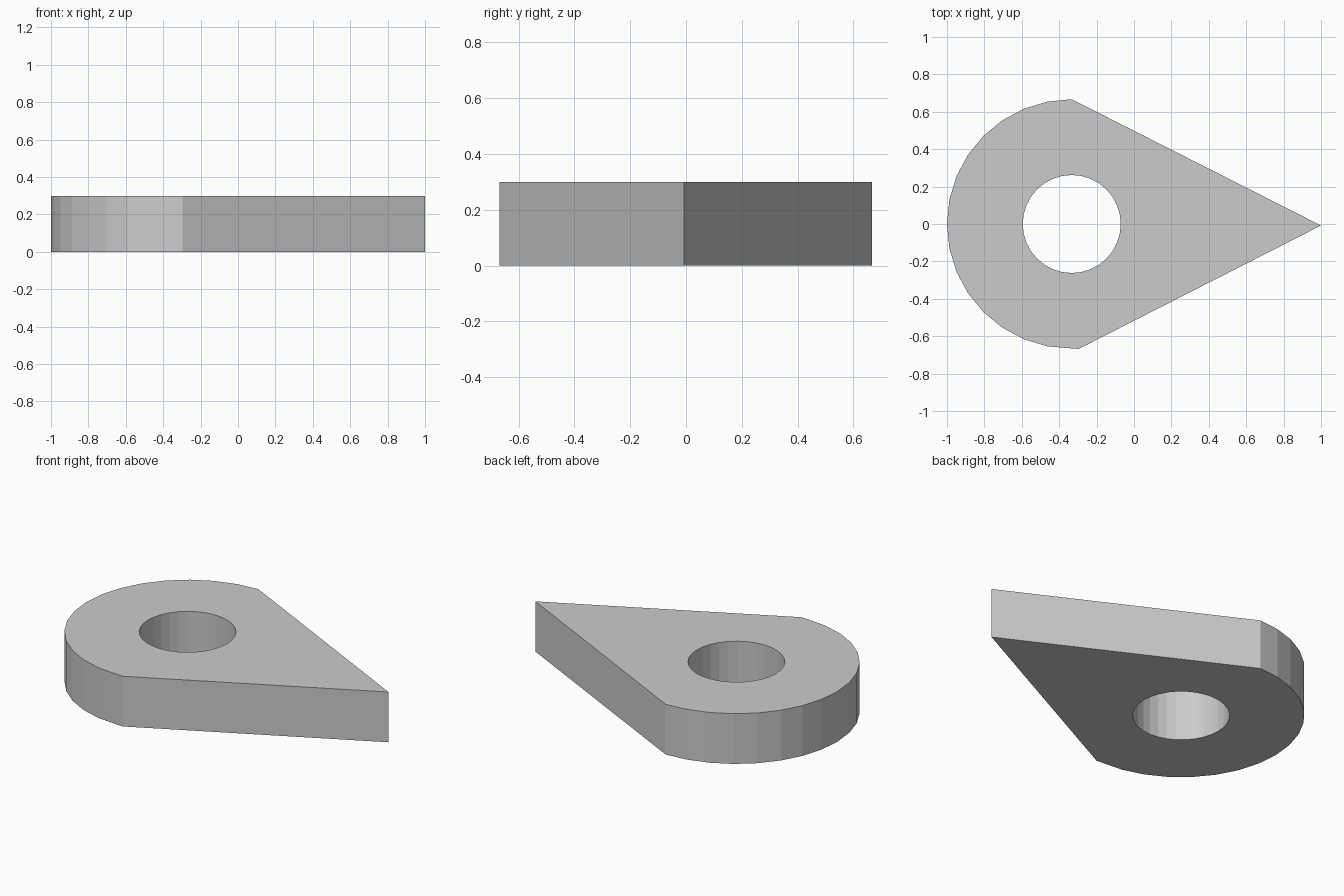
import bpy, bmesh
from math import cos, sin, radians, pi

if "Cube" in bpy.data.objects:
    bpy.data.objects.remove(bpy.data.objects["Cube"])

H = 0.30            # plate thickness
CX, R, HOLE = -0.333, 0.667, 0.262

# Teardrop outline: half-round end, then straight sides to the tip
outline = [(CX + R * cos(radians(90 + 11.25 * i)), R * sin(radians(90 + 11.25 * i)))
           for i in range(16)]
outline += [(-0.296, -0.668), (1.0, -0.008)]

# Round hole concentric with the half-round end
hole = [(CX + HOLE * cos(2 * pi * i / 32), HOLE * sin(2 * pi * i / 32)) for i in range(32)]

bm = bmesh.new()


def loop_edges(points):
    vs = [bm.verts.new((x, y, 0)) for x, y in points]
    return [bm.edges.new((vs[i - 1], vs[i])) for i in range(len(vs))]


# Fill between the loops and extrude to thickness
edges = loop_edges(outline) + loop_edges(hole)
bmesh.ops.triangle_fill(bm, use_beauty=True, use_dissolve=False, edges=edges)
ext = bmesh.ops.extrude_face_region(bm, geom=bm.faces[:], use_keep_orig=True)
top = [g for g in ext["geom"] if isinstance(g, bmesh.types.BMVert)]
bmesh.ops.translate(bm, verts=top, vec=(0, 0, H))
bmesh.ops.recalc_face_normals(bm, faces=bm.faces[:])

mesh = bpy.data.meshes.new("teardrop_plate")
bm.to_mesh(mesh)
bm.free()
obj = bpy.data.objects.new("teardrop_plate", mesh)
bpy.context.collection.objects.link(obj)
